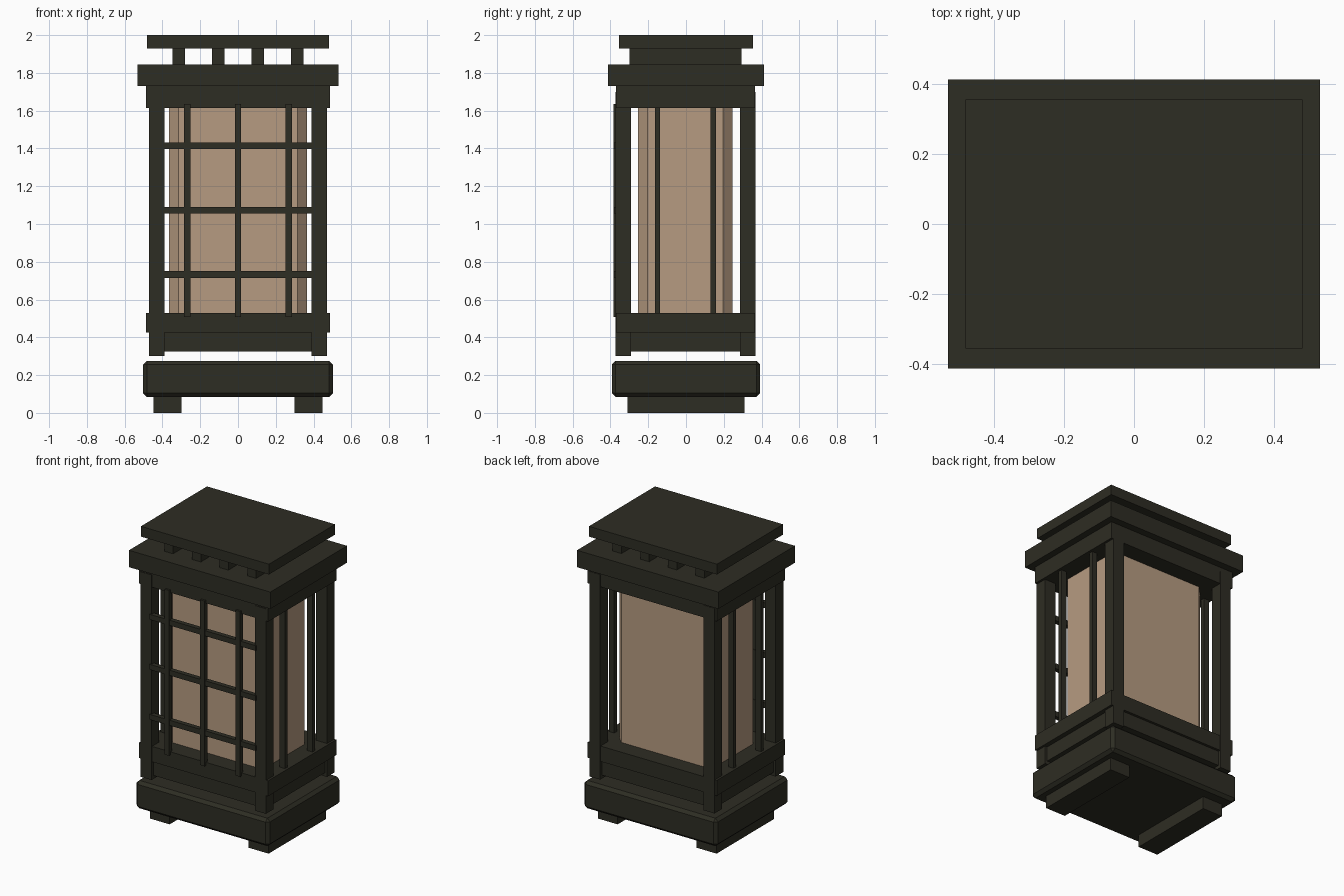
import bpy
import bmesh

cube = bpy.data.objects.get("Cube")
if cube:
    bpy.data.objects.remove(cube, do_unlink=True)


def material(name, rgb):
    mat = bpy.data.materials.new(name)
    mat.use_nodes = True
    color = (*rgb, 1.0)
    mat.diffuse_color = color
    mat.node_tree.nodes["Principled BSDF"].inputs["Base Color"].default_value = color
    return mat


WOOD = material("dark wood", (0.027, 0.026, 0.017))
PAPER = material("warm paper", (0.47, 0.33, 0.22))


def box(name, xs, ys, zs, mat=WOOD, bevel=0.0, upright_only=False):
    """Box between the given limits, with optional chamfered edges."""
    bm = bmesh.new()
    bmesh.ops.create_cube(bm, size=1.0)
    for v in bm.verts:
        for axis, (lo, hi) in enumerate((xs, ys, zs)):
            v.co[axis] = hi if v.co[axis] > 0 else lo
    if bevel:
        edges = [e for e in bm.edges if not upright_only
                 or abs(e.verts[0].co.z - e.verts[1].co.z) > 0.1]
        bmesh.ops.bevel(bm, geom=edges, offset=bevel, segments=1,
                        profile=0.5, affect='EDGES')
    mesh = bpy.data.meshes.new(name)
    bm.to_mesh(mesh)
    bm.free()
    mesh.materials.append(mat)
    obj = bpy.data.objects.new(name, mesh)
    bpy.context.collection.objects.link(obj)
    return obj


def around(center, half):
    return center - half, center + half


# Feet and chamfered base block
for side, x in (("right", -0.373), ("left", 0.373)):
    box(f"{side}_foot", around(x, 0.075), around(0, 0.31), (0, 0.09))
box("base_block", around(0, 0.503), around(0, 0.393), (0.085, 0.275), bevel=0.02)

# Corner posts
for side, x in (("right", -0.431), ("left", 0.431)):
    for end, y in (("front", -0.333), ("back", 0.326)):
        box(f"{end}_{side}_post", around(x, 0.041), around(y, 0.041), (0.302, 1.70))

# Skirt and the two frame rails
box("lower_skirt", around(0, 0.455), around(-0.003, 0.35), (0.325, 0.43))
box("lower_rail", around(0, 0.487), around(-0.003, 0.367), (0.425, 0.53))
box("upper_rail", around(0, 0.487), around(-0.003, 0.367), (1.615, 1.73))

# Paper shade with chamfered corners
box("paper_shade", around(0, 0.365), around(-0.003, 0.25), (0.52, 1.62),
    PAPER, bevel=0.05, upright_only=True)

# Front lattice
for i, x in enumerate((-0.268, 0, 0.268)):
    box(f"front_upright_bar_{i + 1}", around(x, 0.017), (-0.384, -0.352), (0.508, 1.635))
for i, z in enumerate((0.732, 1.073, 1.414)):
    box(f"front_cross_bar_{i + 1}", around(0, 0.4), (-0.381, -0.349), around(z, 0.018))

# Side bars
for side, x in (("right", -0.45), ("left", 0.45)):
    for end, y in (("front", -0.151), ("back", 0.145)):
        box(f"{side}_{end}_side_bar", around(x, 0.02), around(y, 0.014), (0.52, 1.62))

# Roof slab, spacers and cap
box("roof_slab", around(0, 0.533), around(0, 0.413), (1.73, 1.845))
for i, x in enumerate((-0.313, -0.104, 0.104, 0.313)):
    box(f"roof_spacer_{i + 1}", around(x, 0.033), around(-0.002, 0.297), (1.84, 1.935))
box("roof_cap", around(0, 0.483), around(0, 0.356), (1.93, 2.0))
